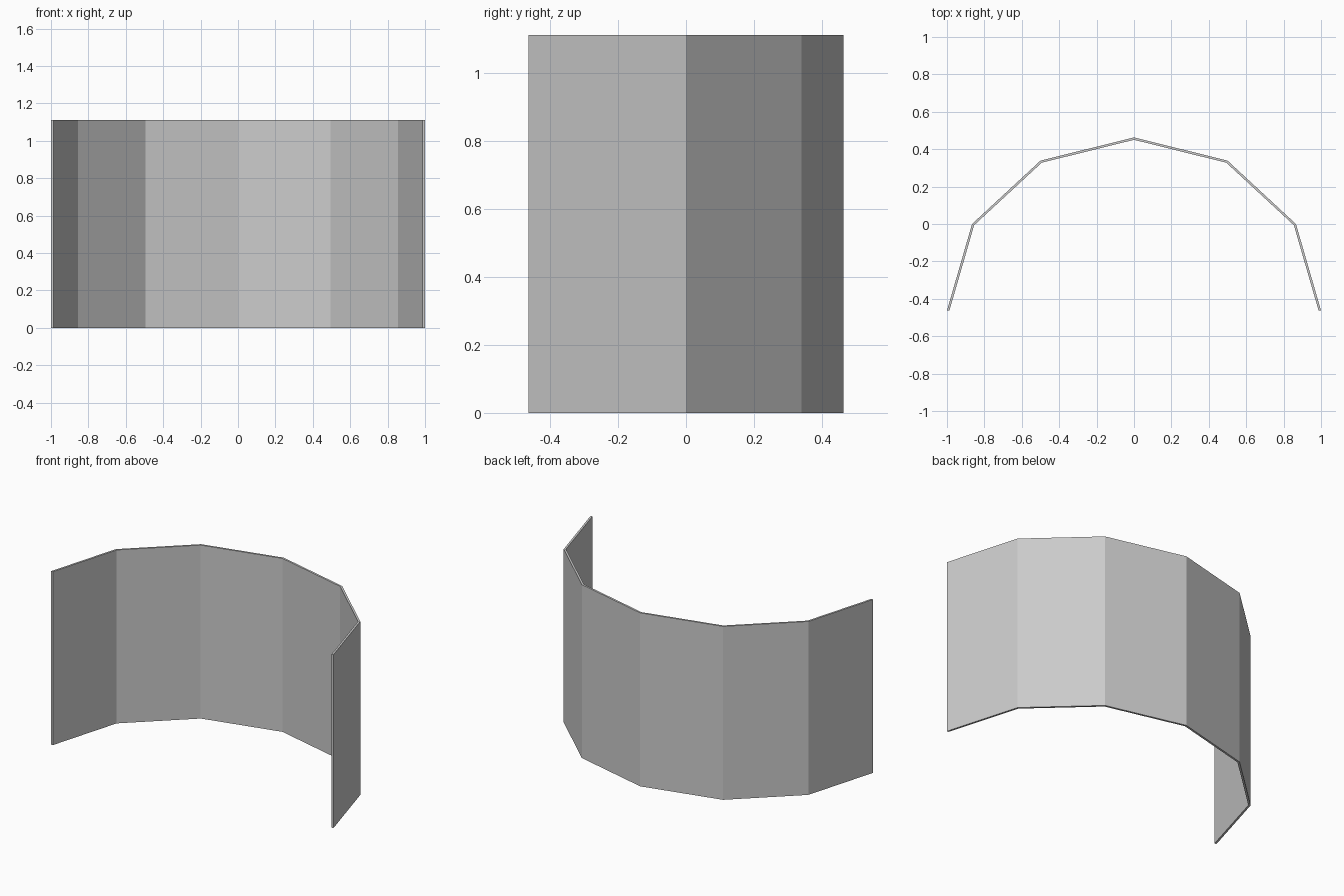
import bpy, bmesh
from math import sin, cos, pi

if "Cube" in bpy.data.objects:
    bpy.data.objects.remove(bpy.data.objects["Cube"])

SIDES = 6
HEIGHT = 1.11
RX, RY = 1.0, 0.926      # slightly squashed half circle
WALL = 0.013


def arc(bm, inset):
    """Half ring of vertices from the left end over the back to the right end."""
    return [bm.verts.new((-(RX - inset) * cos(pi * i / SIDES),
                          (RY - inset) * sin(pi * i / SIDES) - RY / 2, 0))
            for i in range(SIDES + 1)]


# Thin curved footprint, raised into a wall
bm = bmesh.new()
outer = arc(bm, 0)
inner = arc(bm, WALL)
for i in range(SIDES):
    bm.faces.new((outer[i], outer[i + 1], inner[i + 1], inner[i]))
raised = bmesh.ops.extrude_face_region(bm, geom=bm.faces[:], use_keep_orig=True)
top = [g for g in raised["geom"] if isinstance(g, bmesh.types.BMVert)]
bmesh.ops.translate(bm, verts=top, vec=(0, 0, HEIGHT))
bmesh.ops.recalc_face_normals(bm, faces=bm.faces[:])

mesh = bpy.data.meshes.new("curved_wall")
bm.to_mesh(mesh)
bm.free()
wall = bpy.data.objects.new("curved_wall", mesh)
bpy.context.collection.objects.link(wall)
